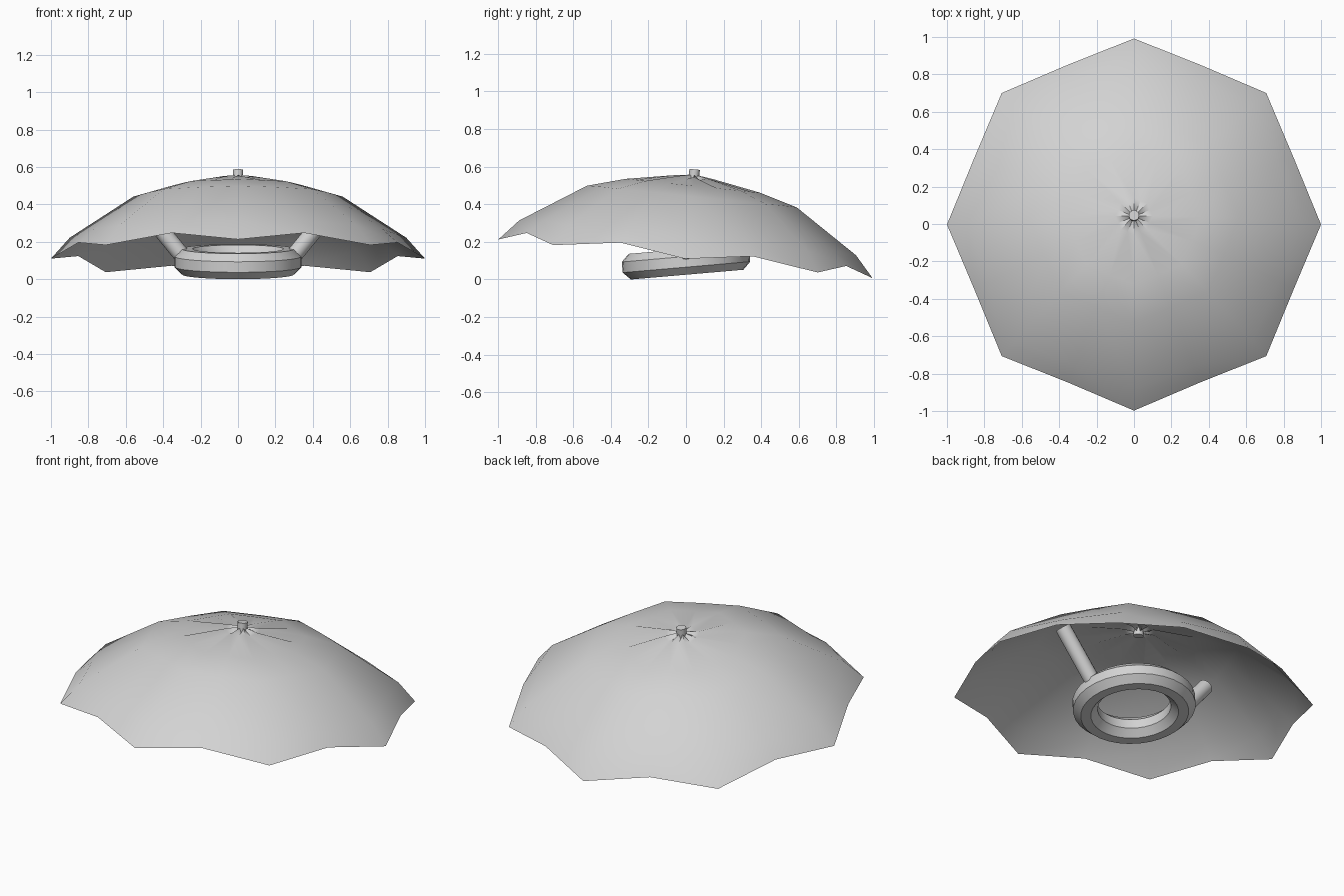
import bpy, bmesh, math
from mathutils import Vector, Matrix

if "Cube" in bpy.data.objects:
    bpy.data.objects.remove(bpy.data.objects["Cube"])

GREY = (0.65, 0.65, 0.65, 1)
grey = bpy.data.materials.new("plain_grey")
grey.use_nodes = True
grey.diffuse_color = GREY
grey.node_tree.nodes["Principled BSDF"].inputs["Base Color"].default_value = GREY


def finish(name, bm, matrix, angle):
    """Turn a bmesh into a shaded, coloured object."""
    mesh = bpy.data.meshes.new(name)
    bmesh.ops.recalc_face_normals(bm, faces=bm.faces)
    bm.to_mesh(mesh)
    bm.free()
    obj = bpy.data.objects.new(name, mesh)
    bpy.context.collection.objects.link(obj)
    mesh.materials.append(grey)
    obj.matrix_world = matrix
    bpy.ops.object.select_all(action="DESELECT")
    obj.select_set(True)
    bpy.context.view_layer.objects.active = obj
    bpy.ops.object.shade_smooth_by_angle(angle=math.radians(angle))
    return obj


def rod(name, start, end, radius, sides, matrix=Matrix()):
    """Capped cylinder between two points."""
    start, end = Vector(start), Vector(end)
    axis = end - start
    bm = bmesh.new()
    place = Matrix.Translation((start + end) / 2) @ axis.to_track_quat("Z", "Y").to_matrix().to_4x4()
    bmesh.ops.create_cone(bm, cap_ends=True, segments=sides, radius1=radius,
                          radius2=radius, depth=axis.length, matrix=place)
    return finish(name, bm, matrix, 40)


# Canopy: eight ribs with a panel centre between each pair, tipped to the back
tilt = Matrix.Translation((0, -0.003, 0.11)) @ Matrix.Rotation(-0.103, 4, "X")
RIBS = 8
# rib radius, rib height, panel-centre radius, panel-centre height
rings = [(0.025, 0.447, 0.025, 0.42), (0.10, 0.437, 0.09, 0.423),
         (0.36, 0.39, 0.335, 0.39), (0.56, 0.333, 0.52, 0.335),
         (0.90, 0.112, 0.835, 0.125), (1.0, 0.0, 0.924, 0.05)]
bm = bmesh.new()
loops = []
for rib_r, rib_h, mid_r, mid_h in rings:
    loop = []
    for i in range(RIBS * 2):
        a = math.pi * i / RIBS
        r, h = (mid_r, mid_h) if i % 2 else (rib_r, rib_h)
        loop.append(bm.verts.new((r * math.cos(a), r * math.sin(a), h)))
    loops.append(loop)
for inner, outer in zip(loops, loops[1:]):
    for i in range(RIBS * 2):
        j = (i + 1) % (RIBS * 2)
        bm.faces.new((inner[i], outer[i], outer[j], inner[j]))
canopy = finish("canopy", bm, tilt, 60)

# Knob through the canopy centre
rod("top_knob", (0, 0, 0.40), (0, 0, 0.478), 0.028, 12, tilt)

# Head ring: octagonal section swept round, rising to the back
MAJOR, MINOR, AROUND, SIDES = 0.272, 0.074, 32, 8
bm = bmesh.new()
sections = []
for i in range(AROUND):
    a = math.tau * i / AROUND
    section = []
    for k in range(SIDES):
        b = math.tau * (k + 0.5) / SIDES
        r = MAJOR + MINOR * math.cos(b)
        section.append(bm.verts.new((r * math.cos(a), r * math.sin(a), MINOR * math.sin(b))))
    sections.append(section)
for i in range(AROUND):
    here, there = sections[i], sections[(i + 1) % AROUND]
    for k in range(SIDES):
        n = (k + 1) % SIDES
        bm.faces.new((here[k], there[k], there[n], here[n]))
lift = Matrix.Translation((0, 0, 0.094)) @ Matrix.Rotation(0.086, 4, "X")
finish("head_ring", bm, lift, 30)

# Struts from the ring up towards the canopy
for side, name in ((1, "left_strut"), (-1, "right_strut")):
    rod(name, (side * 0.29, 0, 0.115), (side * 0.515, 0, 0.39), 0.044, 16)
